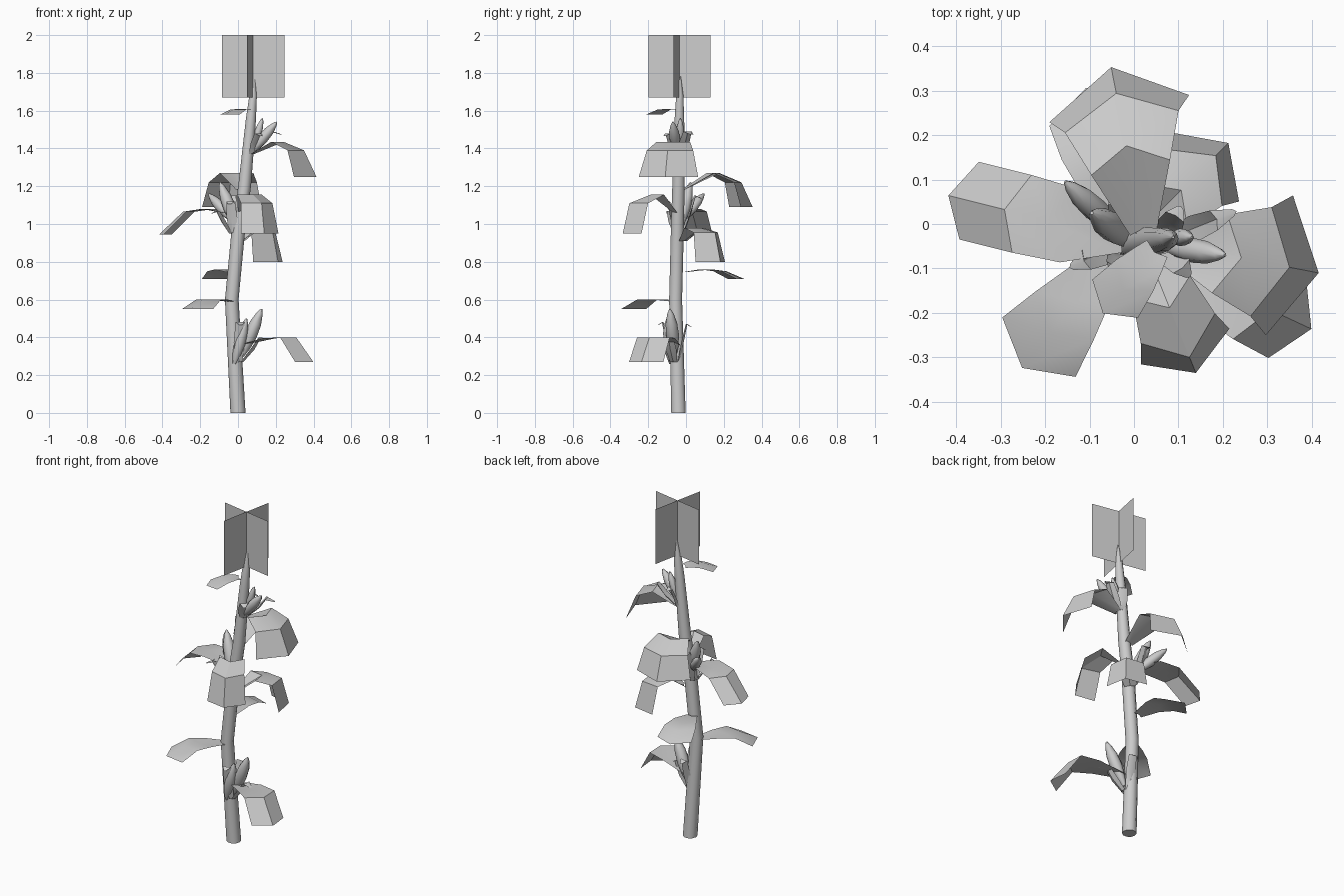
import bpy, math
from mathutils import Vector

if "Cube" in bpy.data.objects:
    bpy.data.objects.remove(bpy.data.objects["Cube"])


def make(name, verts, faces, smooth=None):
    me = bpy.data.meshes.new(name)
    me.from_pydata(verts, [], faces)
    ob = bpy.data.objects.new(name, me)
    bpy.context.collection.objects.link(ob)
    if smooth:
        bpy.ops.object.select_all(action='DESELECT')
        bpy.context.view_layer.objects.active = ob
        ob.select_set(True)
        bpy.ops.object.shade_smooth_by_angle(angle=math.radians(smooth))
    return ob


def loft(name, path, radii, sides, level=False):
    """Capped tube through path points; level keeps the rings horizontal."""
    path = [Vector(p) for p in path]
    verts, faces = [], []
    d = Vector((0, 0, 1)) if level else (path[-1] - path[0]).normalized()
    u = d.cross(Vector((0, 1, 0))).normalized()
    v = d.cross(u)
    for p, r in zip(path, radii):
        for k in range(sides):
            a = 2 * math.pi * k / sides
            verts.append(p + u * r * math.cos(a) + v * r * math.sin(a))
    for i in range(len(path) - 1):
        for k in range(sides):
            n = (k + 1) % sides
            faces.append((i*sides + k, i*sides + n, (i+1)*sides + n, (i+1)*sides + k))
    faces.append(tuple(reversed(range(sides))))
    faces.append(tuple(range((len(path)-1)*sides, len(path)*sides)))
    return make(name, verts, faces, 50)


def blade(name, base, az, rows, base_hw=0.03):
    """Three-point-wide strip. rows: (middle reach, side reach, half width, z)."""
    a = math.radians(az)
    d, s = Vector((math.cos(a), math.sin(a), 0)), Vector((-math.sin(a), math.cos(a), 0))
    bx, by, bz = base
    verts, faces = [], []
    for mid, side, hw, z in [(0.03, 0.02, base_hw, bz)] + rows:
        o = Vector((bx, by, z))
        verts += [o + d*side + s*hw, o + d*mid, o + d*side - s*hw]
    for i in range(len(rows)):
        for k in (0, 1):
            j = i*3 + k
            faces.append((j, j + 1, j + 4, j + 3))
    return make(name, verts, faces, 30)


def spindle(name, p, q, r, sides=8):
    p, q = Vector(p), Vector(q)
    prof = [(0, .3), (.2, .75), (.45, 1), (.7, .9), (.9, .5), (1, .12)]
    return loft(name, [p.lerp(q, t) for t, _ in prof], [r*k for _, k in prof], sides)


# Stalk
loft("stalk",
     [(0, -.04, 0), (-.033, -.055, .6), (.005, -.045, 1.0), (.035, -.04, 1.2),
      (.068, -.035, 1.55), (.08, -.033, 1.68), (.088, -.03, 1.78)],
     [.04, .036, .036, .034, .027, .02, .003], 10, True)

# Tassel: two crossed cards
for i, (dx, dy) in enumerate([(.165, -.032), (.033, .165)]):
    c = [(.08 + s*dx, -.034 + s*dy) for s in (-1, 1)]
    make(f"tassel_card_{i}", [(*c[0], 1.67), (*c[1], 1.67), (*c[1], 2), (*c[0], 2)], [(0, 1, 2, 3)])

# Leaves, bottom to top
leaves = [
    ((0, -.05, .36), -25, [(.22, .18, .075, .395), (.34, .29, .095, .40), (.44, .38, .1, .27)]),
    ((-.03, -.05, .59), 231, [(.16, .11, .06, .60), (.25, .2, .085, .60), (.352, .292, .106, .55)]),
    ((-.03, -.03, .745), 103, [(.17, .12, .065, .76), (.25, .2, .09, .75), (.345, .28, .1, .71)]),
    ((0, -.03, .91), 45, [(.15, .1, .07, .98), (.26, .19, .09, .955), (.3, .224, .11, .80)]),
    ((0, -.04, 1.05), 166, [(.2, .15, .085, 1.08), (.3, .26, .09, 1.065), (.43, .382, .09, .945)]),
    ((.02, -.04, 1.06), -68, [(.16, .11, .07, 1.155), (.28, .21, .09, 1.11), (.318, .254, .107, .95)]),
    ((.025, -.04, 1.18), 101, [(.22, .17, .09, 1.27), (.34, .275, .13, 1.22), (.4, .305, .16, 1.09)]),
    ((.055, -.04, 1.37), -11, [(.19, .14, .09, 1.435), (.3, .235, .125, 1.39), (.367, .277, .16, 1.25)]),
    ((.065, -.04, 1.605), 230, [(.08, .05, .04, 1.61), (.14, .1, .055, 1.605), (.21, .167, .067, 1.58)]),
]
for i, (base, az, rows) in enumerate(leaves):
    blade(f"leaf_{i}", base, az, rows)

# Ears: spindles (foot, tip, radius) and curling husks (azimuth, reach, z of the curl)
ears = [
    ((.0, -.06, .27),
     [((.02, -.06, .3), (.125, -.085, .55), .034), ((-.02, -.08, .26), (.045, -.1, .5), .03)],
     [(-15, .15, .40), (80, .08, .47), (-80, .08, .48)]),
    ((-.02, -.04, .95),
     [((0, -.04, .97), (-.095, .025, 1.22), .034), ((-.03, -.02, 1.02), (-.155, .095, 1.16), .028)],
     [(205, .12, 1.07), (250, .07, 1.12), (100, .11, 1.15)]),
    ((.06, -.04, 1.37),
     [((.07, -.05, 1.38), (.205, -.07, 1.54), .028), ((.08, -.03, 1.4), (.13, -.03, 1.56), .02)],
     [(22, .16, 1.49), (-50, .09, 1.48), (60, .08, 1.49)]),
]
for e, (base, cobs, husks) in enumerate(ears):
    for i, (p, q, r) in enumerate(cobs):
        spindle(f"ear_{e}_cob_{i}", p, q, r)
    for i, (az, reach, z) in enumerate(husks):
        zm = base[2]*.5 + z*.5
        blade(f"ear_{e}_husk_{i}", base, az,
              [(reach*.6, reach*.5, .03, zm), (reach*.85, reach*.8, .024, z), (reach*1.15, reach*1.1, .008, z - .015)], .02)
